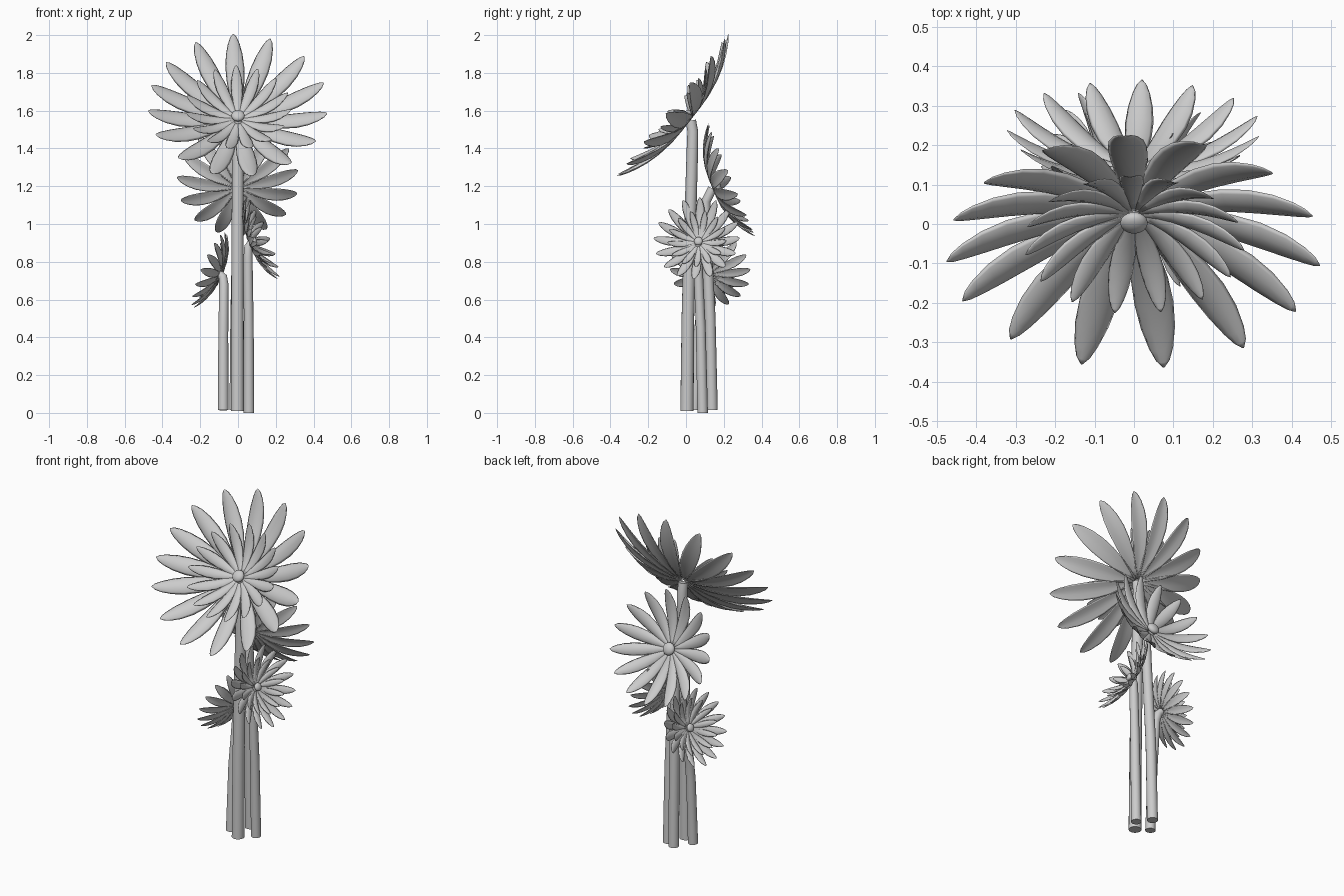
import bpy, bmesh, math, random
from mathutils import Vector, Matrix

if "Cube" in bpy.data.objects:
    bpy.data.objects.remove(bpy.data.objects["Cube"])
random.seed(4)

GREY = (0.6, 0.6, 0.6, 1)
mat = bpy.data.materials.new("pale_grey")
mat.use_nodes = True
mat.diffuse_color = GREY
mat.node_tree.nodes["Principled BSDF"].inputs["Base Color"].default_value = GREY

# Petal outline: (fraction of length, fraction of half width)
OUTLINE = [(0, .22), (.12, .41), (.3, .73), (.5, .95), (.66, 1),
           (.8, .88), (.91, .62), (.97, .36), (1, .05)]
SIDES = 10


def finish(bm, name):
    bmesh.ops.recalc_face_normals(bm, faces=bm.faces)
    for f in bm.faces:
        f.smooth = True
    me = bpy.data.meshes.new(name)
    bm.to_mesh(me)
    bm.free()
    me.materials.append(mat)
    ob = bpy.data.objects.new(name, me)
    bpy.context.collection.objects.link(ob)
    return ob


def flower_frame(centre, normal):
    n = Vector(normal).normalized()
    u = (Vector((0, 0, 1)) - n * n.z).normalized()
    r = u.cross(n)
    m = Matrix((r, u, n)).transposed().to_4x4()
    m.translation = centre
    return m


def add_petal(bm, frame, angle, radius, rise, half, start):
    """Thin closed petal, curling forward to the tip, edges rolled back."""
    turn = frame @ Matrix.Rotation(math.radians(angle), 4, 'Z')
    rings = []
    for s, p in OUTLINE:
        w = half * p
        ring = []
        for k in range(SIDES):
            a = math.tau * k / SIDES
            z = rise * s ** 2.1 + half * .13 * p * math.sin(a) - .3 * w * math.cos(a) ** 2
            ring.append(bm.verts.new(turn @ Vector((start + (radius - start) * s,
                                                    w * math.cos(a), z))))
        rings.append(ring)
    for a, b in zip(rings, rings[1:]):
        for k in range(SIDES):
            j = (k + 1) % SIDES
            bm.faces.new((a[k], a[j], b[j], b[k]))
    bm.faces.new(rings[0])
    bm.faces.new(rings[-1])


def petal_ring(name, frame, angles, radius, rise, half, start=.015):
    bm = bmesh.new()
    for a in angles:
        add_petal(bm, frame, a, radius * random.uniform(.99, 1.01), rise, half, start)
    return finish(bm, name)


def bead(name, frame, size, lift):
    bm = bmesh.new()
    bmesh.ops.create_uvsphere(bm, u_segments=20, v_segments=12, radius=size)
    squash = Matrix.Translation((0, 0, lift)) @ Matrix.Diagonal((1, 1, .6, 1))
    bm.transform(frame @ squash)
    return finish(bm, name)


def stem(name, points, r0, r1):
    """Tapered round stem through the points, with flat ends."""
    bm = bmesh.new()
    rings = []
    for i, p in enumerate(points):
        p = Vector(p)
        d = Vector(points[min(i + 1, len(points) - 1)]) - Vector(points[max(i - 1, 0)])
        q = Vector((0, 0, 1)).rotation_difference(d.normalized())
        r = r0 + (r1 - r0) * i / (len(points) - 1)
        rings.append([bm.verts.new(p + q @ Vector((r * math.cos(math.tau * k / 16),
                                                   r * math.sin(math.tau * k / 16), 0)))
                      for k in range(16)])
    for a, b in zip(rings, rings[1:]):
        for k in range(16):
            j = (k + 1) % 16
            bm.faces.new((a[k], a[j], b[j], b[k]))
    bm.faces.new(rings[0])
    bm.faces.new(rings[-1])
    ob = finish(bm, name)
    bpy.context.view_layer.objects.active = ob
    ob.select_set(True)
    bpy.ops.object.shade_smooth_by_angle(angle=math.radians(40))
    ob.select_set(False)


def evenly(count, phase):
    return [phase + 360 * i / count for i in range(count)]


# Large front flower
f = flower_frame((0, .024, 1.557), (0, -.787, .617))
petal_ring("large_flower_outer_petals", f,
           [93, 69, 43, 18, -7, -31, -55, -81, -106, -131, -155, -175, 164, 143, 118],
           .48, .12, .05)
petal_ring("large_flower_inner_petals", f, evenly(15, 92), .28, .1, .031)
bead("large_flower_centre", f, .035, .027)

# Back flower
f = flower_frame((0, .142, 1.192), (0, .92, .38))
petal_ring("back_flower_petals", f, evenly(15, -93.6), .323, .11, .036)
bead("back_flower_centre", f, .036, .023)

# Small side flowers, two rings each
for side, centre, normal, radius in (
        ("right", (.07, .068, .903), (.89, -.17, .35), .232),
        ("left", (-.097, .116, .735), (-.89, .19, .38), .217)):
    f = flower_frame(centre, normal)
    petal_ring(side + "_flower_outer_petals", f, evenly(16, 90), radius, .062, .025)
    petal_ring(side + "_flower_inner_petals", f, evenly(13, 78), .16, .057, .018)
    bead(side + "_flower_centre", f, .023, .018)

# Stems
stem("large_flower_stem", [(-.003, .005, .01), (-.003, .01, .5), (-.002, .022, 1),
                           (0, .034, 1.4), (0, .036, 1.49), (0, .026, 1.548)], .035, .027)
stem("back_flower_stem", [(-.015, .138, .015), (-.012, .128, .5), (-.003, .105, 1),
                          (0, .105, 1.12), (0, .14, 1.188)], .03, .024)
stem("right_flower_stem", [(.058, .088, 0), (.057, .078, .45), (.053, .062, .82),
                           (.055, .063, .88), (.07, .068, .902)], .028, .02)
stem("left_flower_stem", [(-.078, .045, .015), (-.078, .065, .4), (-.075, .095, .68),
                          (-.08, .11, .72), (-.097, .116, .735)], .028, .021)
